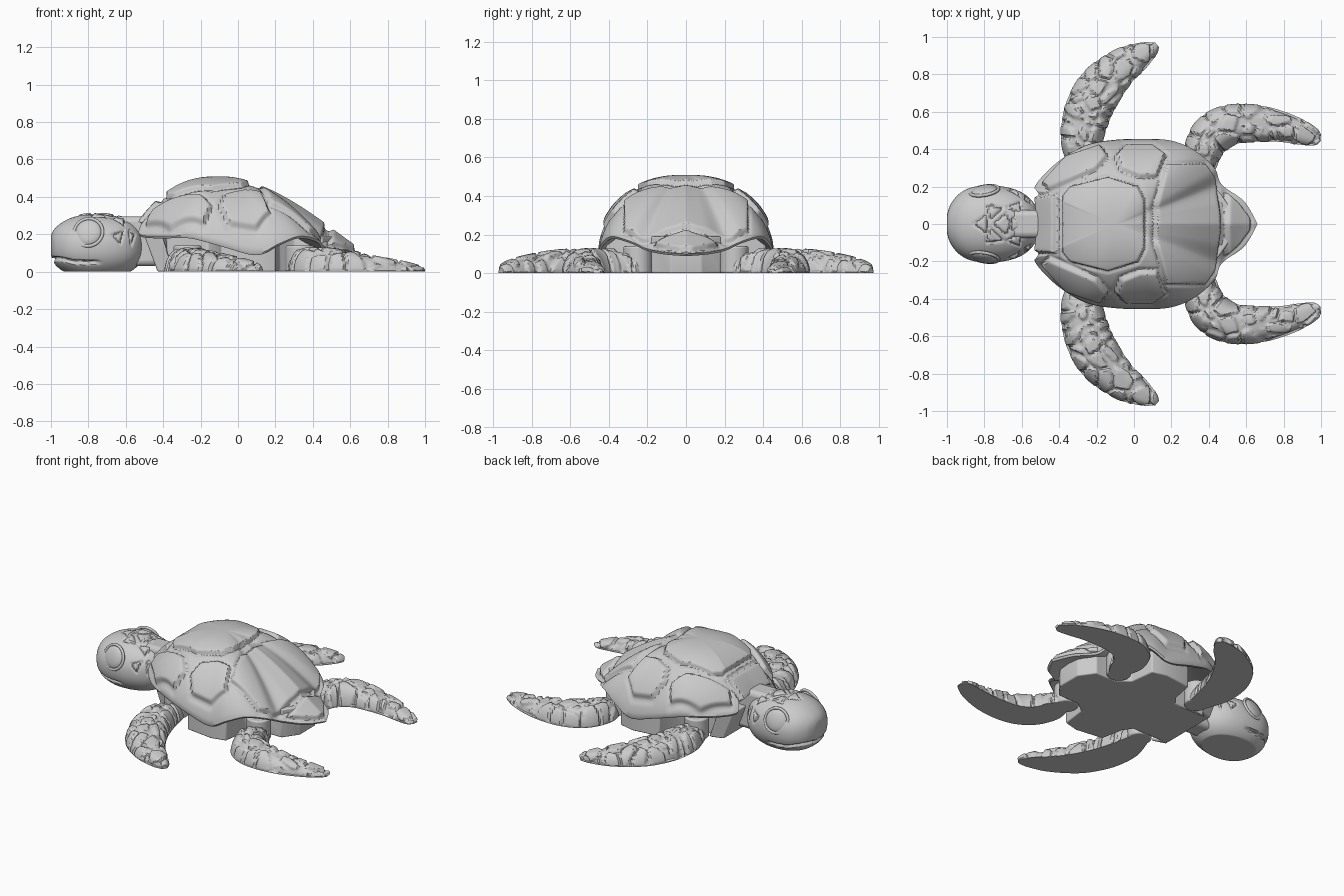
import bpy, bmesh, math
from mathutils import Vector, noise

if "Cube" in bpy.data.objects:
    bpy.data.objects.remove(bpy.data.objects["Cube"])


def spline(rows, n):
    """Catmull-Rom resampling of equal-length tuples."""
    out, m = [], len(rows) - 1
    for k in range(n + 1):
        t = k / n * m
        i = min(int(t), m - 1)
        f = t - i
        a, b, c, d = (rows[max(0, min(m, i + j))] for j in (-1, 0, 1, 2))
        out.append([0.5 * (2 * q + (r - p) * f + (2 * p - 5 * q + 4 * r - s) * f * f
                           + (3 * q - p - 3 * r + s) * f ** 3) for p, q, r, s in zip(a, b, c, d)])
    return out


def smooth(a, b, x):
    t = max(0, min(1, (x - a) / (b - a)))
    return t * t * (3 - 2 * t)


def poly_dist(x, y, poly):
    """Signed distance to a polygon, positive inside."""
    best, inside = 9, False
    for (ax, ay), (bx, by) in zip(poly, poly[1:] + poly[:1]):
        dx, dy = bx - ax, by - ay
        t = max(0, min(1, ((x - ax) * dx + (y - ay) * dy) / (dx * dx + dy * dy)))
        best = min(best, math.hypot(x - ax - t * dx, y - ay - t * dy))
        if (ay > y) != (by > y) and x < ax + (y - ay) / dy * dx:
            inside = not inside
    return best if inside else -best


def loft(name, rings, bump=None):
    """Skin closed rings, cap both ends, optionally emboss along normals."""
    bm = bmesh.new()
    vs = [[bm.verts.new(p) for p in r] for r in rings]
    n = len(rings[0])
    for a, b in zip(vs, vs[1:]):
        for j in range(n):
            bm.faces.new((a[j], a[(j + 1) % n], b[(j + 1) % n], b[j]))
    bm.faces.new(vs[0])
    bm.faces.new(vs[-1])
    bmesh.ops.recalc_face_normals(bm, faces=bm.faces)
    bm.normal_update()
    if bump:
        moves = [(v, v.normal * bump(v.co, v.normal)) for v in bm.verts]
        for v, d in moves:
            v.co += d
    me = bpy.data.meshes.new(name)
    bm.to_mesh(me)
    bm.free()
    ob = bpy.data.objects.new(name, me)
    bpy.context.collection.objects.link(ob)
    return ob


def bevel(ob, w):
    m = ob.modifiers.new("bevel", "BEVEL")
    m.width, m.segments = w, 3


# Shell: half outline as x, y, rim height, dome exponents p and q
RIM = [(-.50, 0, .28, 2.5, 1), (-.515, .16, .26, 2.5, 1), (-.525, .21, .20, 2.5, .85),
       (-.41, .33, .19, 2.5, .7), (-.26, .42, .19, 2.5, .65), (-.1, .45, .15, 2.5, .65),
       (.1, .455, .10, 2.5, .65), (.22, .44, .15, 2.4, .7), (.33, .39, .19, 2.2, .8),
       (.43, .30, .17, 2, .95), (.47, .21, .13, 1.9, 1.1), (.59, .12, .11, 1.8, 1.2),
       (.66, 0, .10, 1.8, 1.2)]
PLATES = [
    [(-.38, -.4), (-.38, .15), (-.34, .2), (-.14, .25), (.02, .2), (.055, .13), (.055, -.4)],
    [(.11, -.4), (.11, .1), (.17, .32), (.38, .32), (.43, .25), (.46, .05), (.46, -.4)],
    [(-.6, -.4), (-.6, .15), (-.42, .155), (-.41, -.4)],
    [(-.49, .22), (-.45, .18), (-.2, .29), (-.14, .36), (-.18, .42), (-.36, .36)],
    [(-.1, .36), (-.07, .29), (.03, .25), (.12, .25), (.17, .37), (.1, .42), (-.05, .42)],
    [(.49, -.4), (.49, .17), (.56, .11), (.62, .03), (.62, -.4)],
]


def shell_bump(co, n):
    if n.z < 0:
        return 0
    d = max(poly_dist(co.x, abs(co.y), p) for p in PLATES)
    return .02 * smooth(-.004, .012, d) - .006 * smooth(.012, .002, abs(d + .008))


half = spline(RIM, 140)
full = half + [(x, -y, z, p, q) for x, y, z, p, q in half[-2:0:-1]]
CX, TOP, N = -.1, .49, 80
rings = []
for k in range(1, N + 1):
    s = math.sin(k / N * math.pi / 2) * .4 + k / N * .6
    rings.append([(CX + (x - CX) * s, y * s, z + (TOP - z) * max(0, 1 - s ** p) ** q)
                  for x, y, z, p, q in full])
for s, lift in ((.985, -.012), (.9, 0), (.75, .04), (.4, .08)):
    rings.append([(CX + (x - CX) * s, y * s, z + lift) for x, y, z, p, q in full])
loft("shell", rings, shell_bump)

# Flat-bottomed body with recesses for the four flippers
B = [(-.5, .21), (-.41, .24), (-.38, .2), (-.16, .2), (-.12, .26), (-.09, .41), (.1, .435),
     (.2, .41), (.22, .24), (.3, .18), (.45, .18), (.52, .08)]
B = B + [(x, -y) for x, y in B[::-1]]
body = loft("body", [[(x + (.07 if x < -.4 and z == 0 else 0), y, z) for x, y in B] for z in (0, .19)])
bevel(body, .008)

# Neck link
neck = loft("neck", [[(x, y, z) for y, z in ((-.075, .03), (.075, .03), (.075, .295), (-.075, .295))]
                     for x in (-.66, -.42)])
bevel(neck, .03)

# Flippers: leading edge xy, trailing edge xy, thickness
FRONT = [(-.34, .28, -.2, .3, .09), (-.385, .42, -.18, .4, .12), (-.385, .55, -.145, .52, .125),
         (-.35, .68, -.09, .64, .12), (-.26, .82, -.01, .76, .10), (-.1, .93, .07, .84, .075),
         (.04, .97, .12, .91, .05), (.11, .968, .13, .945, .025)]
REAR = [(.29, .28, .40, .24, .09), (.27, .4, .44, .3, .12), (.32, .53, .47, .37, .125),
        (.42, .61, .54, .425, .125), (.55, .64, .64, .44, .11), (.72, .625, .77, .44, .08),
        (.88, .57, .88, .425, .055), (.975, .51, .96, .42, .032), (1.0, .48, .995, .445, .018)]


def scale_bump(co, n):
    if co.z < .006 or n.z < 0:
        return 0
    d = noise.voronoi(Vector((co.x, abs(co.y), 0)) * 10.5)[0]
    crack = d[1] - d[0] + .06 * noise.noise(co * 60)
    return .004 - .015 * smooth(.2, .07, crack)


for label, rows in (("front", FRONT), ("rear", REAR)):
    for side, sy in (("left", 1), ("right", -1)):
        rings = []
        for ax, ay, bx, by, h in spline(rows, 110):
            ring = []
            for j in range(49):
                v = math.sin((j / 48 - .5) * math.pi)
                f = (v + 1) / 2
                ring.append((ax + (bx - ax) * f, sy * (ay + (by - ay) * f),
                             h * max(0, 1 - abs(v) ** 3) ** .6))
            rings.append(ring)
        loft(f"{label}_flipper_{side}", rings, scale_bump)
        # Hinge post and link
        x, y = (-.27, .27) if label == "front" else (.33, .25)
        bpy.ops.mesh.primitive_cylinder_add(vertices=40, radius=.075, depth=.14,
                                            location=(x, sy * y, .07))
        bpy.context.object.name = f"{label}_hinge_{side}"
        bevel(bpy.context.object, .01)

# Head: x, half width, centre height, half height
HEAD = [(-1, .02, .14, .02), (-.997, .06, .14, .06), (-.975, .115, .135, .1), (-.93, .165, .135, .135),
        (-.87, .195, .135, .16), (-.79, .205, .135, .175), (-.70, .2, .135, .172),
        (-.62, .178, .135, .155), (-.56, .14, .135, .125), (-.52, .085, .135, .08), (-.505, .02, .135, .02)]
TOP_SCALES = [[(-.86, 0), (-.78, .055), (-.78, -.055)], [(-.77, .02), (-.7, .09), (-.79, .1)],
              [(-.75, 0), (-.68, .06), (-.66, 0), (-.68, -.06)], [(-.68, .09), (-.6, .05), (-.61, .12)],
              [(-.65, .03), (-.59, .03), (-.59, -.03), (-.65, -.03)]]
SIDE_SCALES = [[(-.67, .2), (-.61, .22), (-.63, .15)], [(-.58, .22), (-.55, .2), (-.57, .14)]]


def head_bump(co, n):
    if co.z <= .003:
        return 0
    b = 0
    if co.x < -.72:  # mouth line and recessed lower jaw
        line = .05 + .02 * smooth(-.85, -.98, co.x) * (1 if abs(co.y) > .05 else .6)
        b -= .016 * smooth(.014, .003, abs(co.z - line)) * smooth(-.72, -.78, co.x)
    if n.z > .55:
        d = max(poly_dist(co.x, abs(co.y), p) for p in TOP_SCALES)
    else:
        d = max(poly_dist(co.x, co.z, p) for p in SIDE_SCALES)
    return b + .005 * smooth(0, .006, d) - .007 * smooth(.009, .002, abs(d))


rings = []
for x, w, c, h in spline(HEAD, 120):
    ring = []
    for j in range(160):
        a = j / 160 * 2 * math.pi
        e = lambda q: math.copysign(abs(q) ** .92, q)
        ring.append((x, w * e(math.cos(a)), max(0, c + h * e(math.sin(a)))))
    rings.append(ring)
loft("head", rings, head_bump)

# Eyes with raised lids
for side, sy in (("left", 1), ("right", -1)):
    rot = Vector((-.17, sy, .33)).to_track_quat("Z", "Y").to_euler()
    loc = (-.8, sy * .178, .21)
    bpy.ops.mesh.primitive_uv_sphere_add(segments=40, ring_count=20, radius=1, location=loc, rotation=rot)
    bpy.context.object.scale = (.07, .07, .024)
    bpy.context.object.name = f"eye_{side}"
    bpy.ops.mesh.primitive_torus_add(major_segments=48, minor_segments=10, major_radius=.077,
                                     minor_radius=.009, location=loc, rotation=rot)
    bpy.context.object.name = f"eyelid_{side}"

# Smooth shading with crisp creases
bpy.ops.object.select_all(action="SELECT")
bpy.context.view_layer.objects.active = bpy.data.objects["shell"]
bpy.ops.object.shade_smooth_by_angle(angle=math.radians(40))
